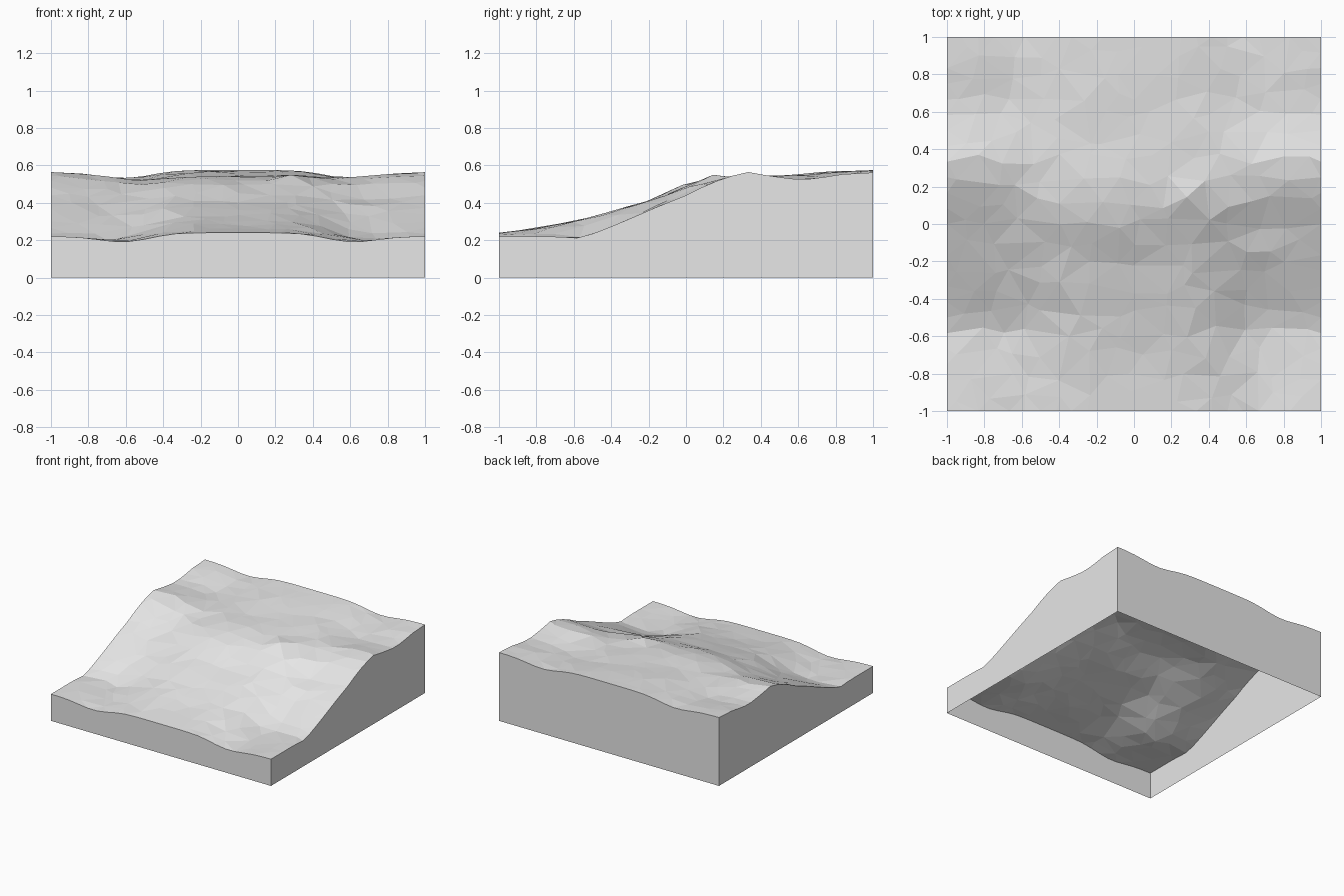
import bpy
import bmesh
import random
from math import exp
from mathutils import Vector, noise
from mathutils.geometry import delaunay_2d_cdt

if "Cube" in bpy.data.objects:
    bpy.data.objects.remove(bpy.data.objects["Cube"])
random.seed(4)

# Slope profiles from front to back: along the side edges and through the middle
SIDE = [(-1, .22), (-.7, .22), (-.58, .212), (-.48, .24), (-.3, .315), (-.15, .38), (0, .44),
        (.12, .5), (.23, .54), (.33, .565), (.45, .543), (.6, .525), (.7, .53), (.82, .552), (1, .562)]
MIDDLE = [(-1, .24), (-.8, .262), (-.6, .3), (-.45, .335), (-.2, .41), (0, .49),
          (.13, .535), (.35, .54), (.6, .55), (.8, .565), (1, .575)]
# Local ledges and hollows: x, y, radius x, radius y, height
DETAILS = [(-.25, -.42, .25, .08, .012), (.62, -.16, .16, .07, .02), (-.48, .27, .16, .14, -.02),
           (.35, .15, .15, .1, .015), (-.15, -.03, .15, .06, .012), (-.8, .1, .12, .1, -.012)]


def along(profile, t):
    for (a, ha), (b, hb) in zip(profile, profile[1:]):
        if t <= b:
            return ha + (hb - ha) * (t - a) / (b - a)
    return profile[-1][1]


def bell(d):
    return exp(-d * d)


def height(x, y):
    w = min(1, max(0, (.75 - abs(x)) / .45))
    w = w * w * (3 - 2 * w)
    h = along(SIDE, y) * (1 - w) + along(MIDDLE, y) * w
    # shallow gullies running down either side
    h -= (.018 + .015 * y * y) * bell((abs(x) - .59) / .19)
    inside = min(1, 4 * (1 - max(abs(x), abs(y))))
    for cx, cy, rx, ry, amount in DETAILS:
        h += inside * amount * bell((x - cx) / rx) * bell((y - cy) / ry)
    return h + inside * .012 * noise.noise(Vector((x * 3, y * 5, 2)))


# Even points on the border, scattered points inside
N = 24
points = []
for i in range(N):
    t = -1 + 2 * i / N
    points += [Vector(p) for p in ((t, -1), (1, t), (-t, 1), (-1, -t))]
COLS, ROWS = 12, 17
for i in range(COLS):
    for j in range(ROWS):
        x = -.9 + 1.8 * (i + .5 * (j % 2) - .25) / (COLS - 1) + random.uniform(-.06, .06)
        y = -.92 + 1.84 * j / (ROWS - 1) + random.uniform(-.035, .035)
        points.append(Vector((max(-.95, min(.95, x)), max(-.95, min(.95, y)))))
flat, _, triangles, *_ = delaunay_2d_cdt(points, [], [], 0, 1e-5)

# Faceted ground surface
bm = bmesh.new()
verts = [bm.verts.new((p.x, p.y, height(p.x, p.y))) for p in flat]
for tri in triangles:
    if len(set(tri)) == 3:
        bm.faces.new([verts[k] for k in tri])
bm.normal_update()
for f in bm.faces:
    if f.normal.z < 0:
        f.normal_flip()

# Straight walls down to the open base
rim = [e for e in bm.edges if e.is_boundary]
skirt = bmesh.ops.extrude_edge_only(bm, edges=rim)["geom"]
for v in skirt:
    if isinstance(v, bmesh.types.BMVert):
        v.co.z = 0
bm.normal_update()
for f in bm.faces:
    c = f.calc_center_median()
    if abs(f.normal.z) < .01 and f.normal.x * c.x + f.normal.y * c.y < 0:
        f.normal_flip()

mesh = bpy.data.meshes.new("hillside_tile")
bm.to_mesh(mesh)
bm.free()
tile = bpy.data.objects.new("hillside_tile", mesh)
bpy.context.collection.objects.link(tile)

# Plain grey ground colour
grey = bpy.data.materials.new("ground_grey")
grey.use_nodes = True
colour = (.8, .8, .8, 1)
grey.diffuse_color = colour
grey.node_tree.nodes["Principled BSDF"].inputs["Base Color"].default_value = colour
mesh.materials.append(grey)
